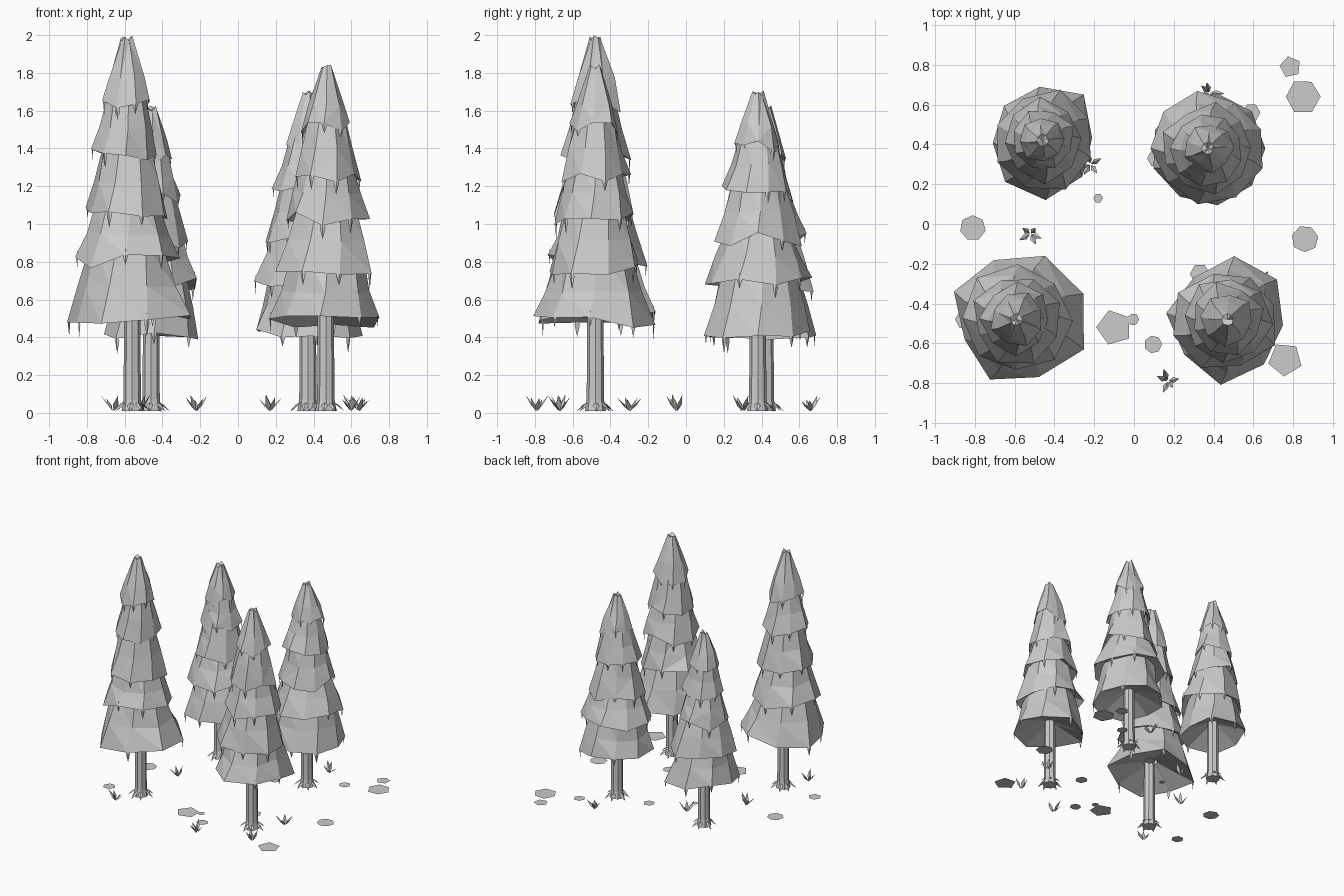
import bpy, bmesh, math, random
from mathutils import Vector

random.seed(23)
cube = bpy.data.objects.get("Cube")
if cube:
    bpy.data.objects.remove(cube, do_unlink=True)

grey = bpy.data.materials.new("light_grey")
grey.use_nodes = True
COLOUR = (0.6, 0.6, 0.6, 1)
grey.diffuse_color = COLOUR
grey.node_tree.nodes["Principled BSDF"].inputs["Base Color"].default_value = COLOUR


def finish(bm, name, location, fix_normals=True):
    if fix_normals:
        bmesh.ops.recalc_face_normals(bm, faces=bm.faces)
    mesh = bpy.data.meshes.new(name)
    bm.to_mesh(mesh)
    bm.free()
    mesh.materials.append(grey)
    obj = bpy.data.objects.new(name, mesh)
    obj.location = location
    bpy.context.collection.objects.link(obj)


def polar(r, a, z):
    return Vector((r * math.cos(a), r * math.sin(a), z))


def tangent(a):
    return Vector((-math.sin(a), math.cos(a), 0))


def bridge(bm, low, high):
    n = len(low)
    for i in range(n):
        j = (i + 1) % n
        bm.faces.new((low[i], low[j], high[j], high[i]))


def ring(bm, radii, z, turn=0, wobble_z=0):
    n = len(radii)
    return [bm.verts.new(polar(r, turn + math.tau * i / n,
                               z + random.uniform(-wobble_z, wobble_z)))
            for i, r in enumerate(radii)]


def ragged(r, n, amount):
    return [r * random.uniform(1 - amount, 1 + amount) for _ in range(n)]


def spike(bm, base, tip, width, side):
    """Thin three-sided blade, widest below its middle."""
    mid = base.lerp(tip, 0.42)
    out = (tip - base).cross(side).normalized() * width * 0.4
    b, t = bm.verts.new(base), bm.verts.new(tip)
    m = [bm.verts.new(mid + side * width), bm.verts.new(mid - side * width),
         bm.verts.new(mid + out)]
    for i in range(3):
        bm.faces.new((b, m[i], m[(i + 1) % 3]))
        bm.faces.new((t, m[(i + 1) % 3], m[i]))


def foliage_tier(name, loc, turn, z, radii, z_top, r_top, is_top):
    """Flared skirt with a ragged rim; returns the rim corners."""
    bm = bmesh.new()
    n = len(radii)
    shrink = 0.35 if is_top else 0.46
    middle = [(r + (r_top - r) * shrink) * random.uniform(0.95, 1.05) for r in radii]
    rim = ring(bm, radii, z, turn, 0.04)
    mid = ring(bm, middle, z + (z_top - z) * 0.42, turn + 0.08, 0.01)
    top = ring(bm, ragged(r_top, n, 0.06), z_top, turn + 0.15, 0.018 if is_top else 0)
    inner = ring(bm, [0.04] * n, z + 0.1, turn)
    corners = [v.co.copy() for v in rim]
    bridge(bm, inner, rim)
    bridge(bm, rim, mid)
    bridge(bm, mid, top)
    if is_top:
        peak = bm.verts.new((0, 0, z_top - 0.01))
        for i in range(n):
            bm.faces.new((top[i], top[(i + 1) % n], peak))
    # Split the warped panels into flat facets
    bmesh.ops.triangulate(bm, faces=bm.faces)
    finish(bm, name, loc)
    return corners


def drooping_tufts(name, loc, corners):
    bm = bmesh.new()
    for c in corners:
        a = math.atan2(c.y, c.x)
        inward = c - polar(0.012, a, 0)
        spike(bm, inward + Vector((0, 0, 0.035)),
              inward - Vector((0, 0, random.uniform(0.05, 0.085))), 0.015, tangent(a))
    finish(bm, name, loc)


def trunk(name, loc, top):
    bm = bmesh.new()
    profile = [(0.056, 0.01), (0.046, 0.07), (0.042, top)]
    rings = [ring(bm, [r] * 8, z) for r, z in profile]
    for low, high in zip(rings, rings[1:]):
        bridge(bm, low, high)
    bm.faces.new(rings[0])
    bm.faces.new(rings[-1])
    # Roots spreading from the foot
    for i in range(7):
        a = math.tau * i / 7 + random.uniform(-0.2, 0.2)
        spike(bm, polar(0.035, a, 0.06), polar(0.1, a, 0.008), 0.018, tangent(a))
    finish(bm, name, loc)


def tree(label, x, y, trunk_x, height, turn, skirt, tiers):
    """skirt is the lowest rim's radii; tiers are rim height and radius."""
    loc = (x, y, 0)
    sides = len(skirt)
    trunk(label + "_trunk", (trunk_x, y, 0), tiers[0][0] + 0.2)
    tuft_points = []
    for i, (z, r) in enumerate(tiers):
        is_top = i == len(tiers) - 1
        if is_top:
            z_top, r_top = height - 0.018, 0.03
        else:
            z_top, r_top = tiers[i + 1][0] + 0.09, tiers[i + 1][1] * 0.7
        # Each tier is turned half a side from the one below
        angle = math.radians(turn) + i * math.pi / sides
        radii = ragged(r, sides, 0.1) if i else skirt
        corners = foliage_tier(f"{label}_foliage_{i + 1}", loc, angle,
                               z, radii, z_top, r_top, is_top)
        tuft_points += random.sample(corners, 5)
    drooping_tufts(label + "_drooping_tufts", loc, tuft_points)


# Four conifers
tree("front_right_tree", -0.59, -0.48, -0.56, 2.0, 21,
     [.36, .35, .32, .345, .28, .33, .31, .37],
     [(0.51, 0.33), (0.8, 0.275), (1.06, 0.22), (1.36, 0.175), (1.62, 0.135)])
tree("back_right_tree", -0.46, 0.42, -0.46, 1.63, 3,
     [.25, .31, .27, .26, .25, .28, .3, .27],
     [(0.42, 0.27), (0.68, 0.25), (0.91, 0.205), (1.13, 0.16), (1.34, 0.115)])
tree("back_left_tree", 0.37, 0.38, 0.37, 1.71, 0,
     [.29, .29, .28, .27, .28, .29, .28, .29, .29],
     [(0.42, 0.28), (0.69, 0.275), (0.92, 0.22), (1.18, 0.18), (1.41, 0.125)])
tree("front_left_tree", 0.47, -0.48, 0.465, 1.85, 39,
     [.32, .32, .27, .31, .28, .33, .29, .28],
     [(0.48, 0.3), (0.77, 0.265), (1.03, 0.22), (1.26, 0.18), (1.5, 0.135)])


# Flat ground patches: x, y, radius, sides, turn in degrees
patches = [(-.81, -.02, .065, 7, 40), (.86, -.075, .068, 7, 10), (.85, .64, .088, 6, 0),
           (.785, .79, .055, 5, 30), (-.18, .13, .024, 6, 0), (-.1, -.52, .092, 5, 35),
           (-.005, -.48, .03, 7, 0), (.095, -.605, .045, 7, 0), (.76, -.68, .087, 5, 50),
           (-.85, -.48, .05, 6, 0), (.11, .33, .045, 6, 0), (.33, -.25, .05, 6, 0),
           (.59, .56, .045, 6, 0)]
for i, (x, y, r, n, turn) in enumerate(patches):
    bm = bmesh.new()
    bm.faces.new(ring(bm, ragged(r, n, 0.03), 0.004, math.radians(turn)))
    finish(bm, f"ground_patch_{i + 1}", (x, y, 0), False)

# Grass clumps with spreading leaves
clumps = [(-.52, -.05), (-.66, -.67), (-.22, .3), (.17, -.79),
          (.38, .66), (.64, -.3), (.6, -.67)]
for i, (x, y) in enumerate(clumps):
    bm = bmesh.new()
    for k in range(5):
        a = math.tau * k / 5 + i + random.uniform(-0.4, 0.4)
        spike(bm, polar(0.004, a, 0.01),
              polar(random.uniform(0.04, 0.075), a, random.uniform(0.06, 0.1)),
              0.015, tangent(a))
    finish(bm, f"grass_clump_{i + 1}", (x, y, 0))
